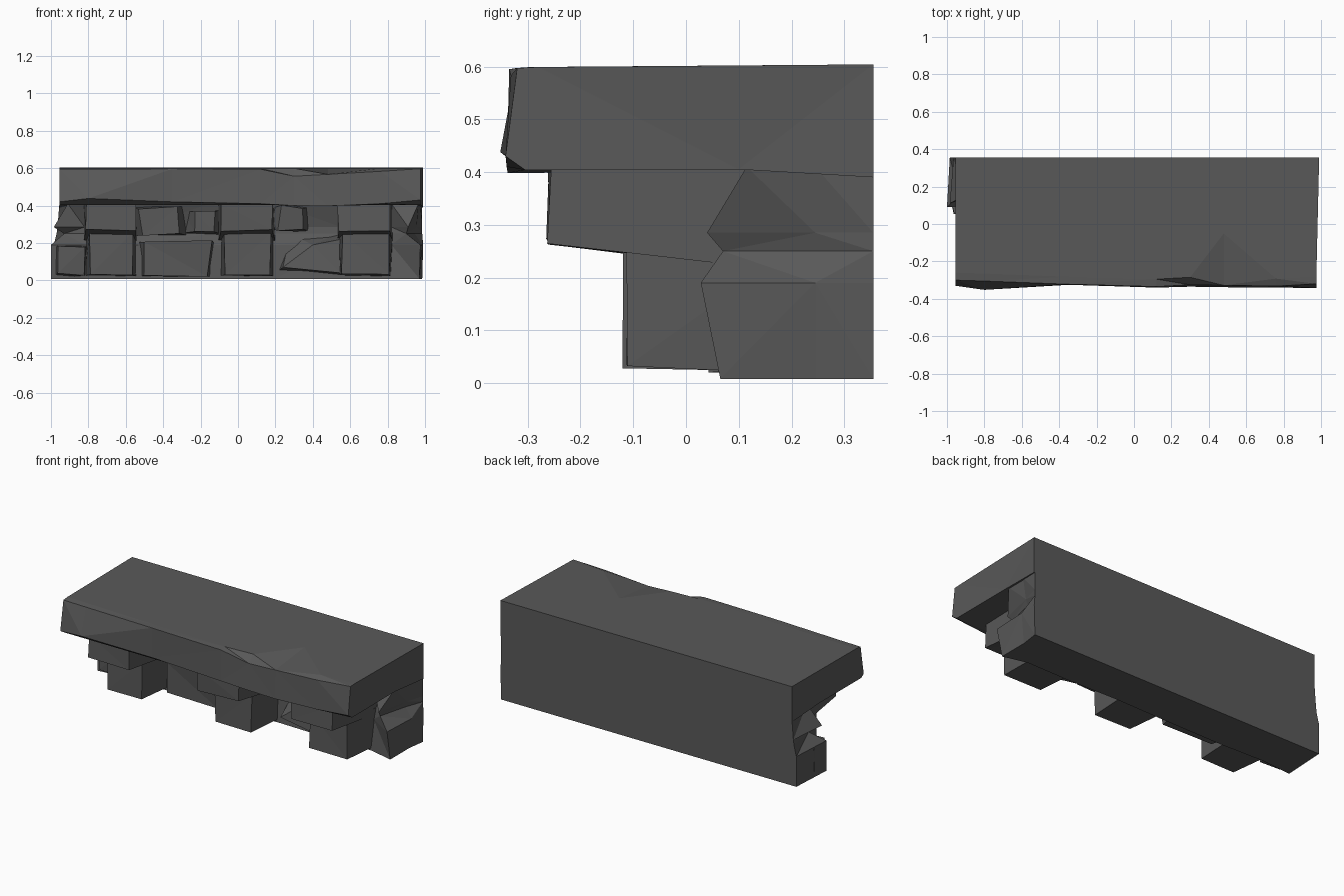
import bpy, bmesh, random
from mathutils import Vector

random.seed(4)
stone = bpy.data.materials.new("dark grey stone")
stone.diffuse_color = (0.1, 0.1, 0.1, 1)


def make(name, bm):
    bmesh.ops.recalc_face_normals(bm, faces=bm.faces)
    me = bpy.data.meshes.new(name)
    bm.to_mesh(me)
    bm.free()
    me.materials.append(stone)
    ob = bpy.data.objects.new(name, me)
    bpy.context.collection.objects.link(ob)
    return ob


def loft(name, rings):
    """Skin a list of equal-length vertex rings, capped at both ends."""
    bm = bmesh.new()
    vs = [[bm.verts.new(p) for p in r] for r in rings]
    n = len(vs[0])
    for a, b in zip(vs, vs[1:]):
        for i in range(n):
            j = (i + 1) % n
            bm.faces.new((a[i], a[j], b[j], b[i]))
    bm.faces.new(vs[0])
    bm.faces.new(vs[-1])
    bmesh.ops.triangulate(bm, faces=bm.faces)
    return make(name, bm)


def block(name, x0, x1, z0, z1, front, back=0.2, taper=0.0, drop=0.0, rough=0.006):
    """Hewn block: face at y=front, widening by taper and dropping towards the back."""
    def j():
        return random.uniform(-rough, rough)
    rings = []
    for y, t, d in ((front, 0, 0), (back, taper, drop)):
        rings.append([(x0 - t + j(), y + j(), z0 - d + j()), (x1 + t + j(), y + j(), z0 - d + j()),
                      (x1 + t + j(), y + j(), z1 + j()), (x0 - t + j(), y + j(), z1 + j())])
    return loft(name, rings)


# Overhanging top slab: x, lower front y and z, upper front y and z
sections = [
    (-0.955, -0.33, 0.42, -0.30, 0.595),
    (-0.80, -0.352, 0.438, -0.305, 0.595),
    (-0.35, -0.325, 0.42, -0.322, 0.597),
    (0.12, -0.34, 0.41, -0.335, 0.595),
    (0.30, -0.335, 0.40, -0.325, 0.557),
    (0.48, -0.338, 0.398, -0.328, 0.567),
    (0.76, -0.34, 0.41, -0.332, 0.583),
    (0.975, -0.342, 0.43, -0.32, 0.597),
]
rings = []
for x, yb, zb, yt, zt in sections:
    edge = -0.05 if x == 0.48 else yt + 0.04
    xb = 0.99 if x > 0.9 else x
    rings.append([(xb, 0.355, 0.39), (xb, 0.355, 0.604), (x, edge, 0.599), (x, yt, zt),
                  (x, yb, zb), (x, -0.305, min(0.404, zb))
                  , (x, 0.10, 0.405)])
loft("top_slab", rings)

# Wall core: z, left and right front corners, back edges, right side middle
levels = [
    (0.008, (-1.0, 0.09), (0.97, 0.065), -0.985, 0.985, 0.97),
    (0.19, (-1.0, 0.09), (0.975, 0.028), -0.985, 0.99, 0.985),
    (0.25, (-0.93, 0.16), (0.90, 0.07), -0.97, 0.985, 0.945),
    (0.285, (-0.985, 0.11), (0.91, 0.04), -0.965, 0.985, 0.955),
    (0.41, (-0.91, 0.15), (0.965, 0.115), -0.955, 0.985, 0.975),
]
rings = []
for z, fl, fr, bl, br, side in levels:
    deep = 0.04 if 0.2 < z < 0.3 else 0.0
    ring = [(bl, 0.355, z), (br, 0.355, z), (side, 0.245, z), (*fr, z)]
    for x in (0.82, 0.55, 0.2, -0.15, -0.53, -0.82):
        ring.append((x, 0.11 + deep + random.uniform(-0.015, 0.015), z))
    ring.append((*fl, z))
    rings.append(ring)
loft("wall_core", rings)

# Three stepped brackets, each with a deep upper and a shorter lower block
for n, (x0, x1) in enumerate(((-0.815, -0.55), (-0.095, 0.185), (0.535, 0.815))):
    block(f"bracket_upper_{n}", x0, x1, 0.268, 0.41, -0.26, taper=0.01, drop=0.06)
    block(f"bracket_lower_{n}", x0 + 0.02, x1 - 0.01, 0.032, 0.26, -0.115, taper=0.02, drop=0.01)

# Rough infill stones between the brackets
block("infill_left_lower", -0.51, -0.15, 0.035, 0.205, 0.03, 0.2, 0.03, 0.02, 0.015)
block("infill_left_upper", -0.52, -0.31, 0.25, 0.385, 0.04, 0.2, 0.05, 0.0, 0.015)
block("infill_centre_upper", -0.24, -0.12, 0.25, 0.38, 0.08, 0.2, 0.06, 0.0, 0.015)
block("infill_right_upper", 0.22, 0.34, 0.27, 0.39, 0.06, 0.2, 0.05, 0.0, 0.015)
# Slanted stone on the right
loft("infill_right_lower", [
    [(0.24, 0.06, 0.07), (0.55, 0.03, 0.04), (0.55, 0.04, 0.22), (0.40, 0.06, 0.19)],
    [(0.19, 0.2, 0.03), (0.58, 0.2, 0.015), (0.58, 0.2, 0.27), (0.28, 0.2, 0.25)]])
block("end_stone_left", -0.97, -0.82, 0.03, 0.18, 0.06, 0.2, 0.02, 0.01, 0.01)
